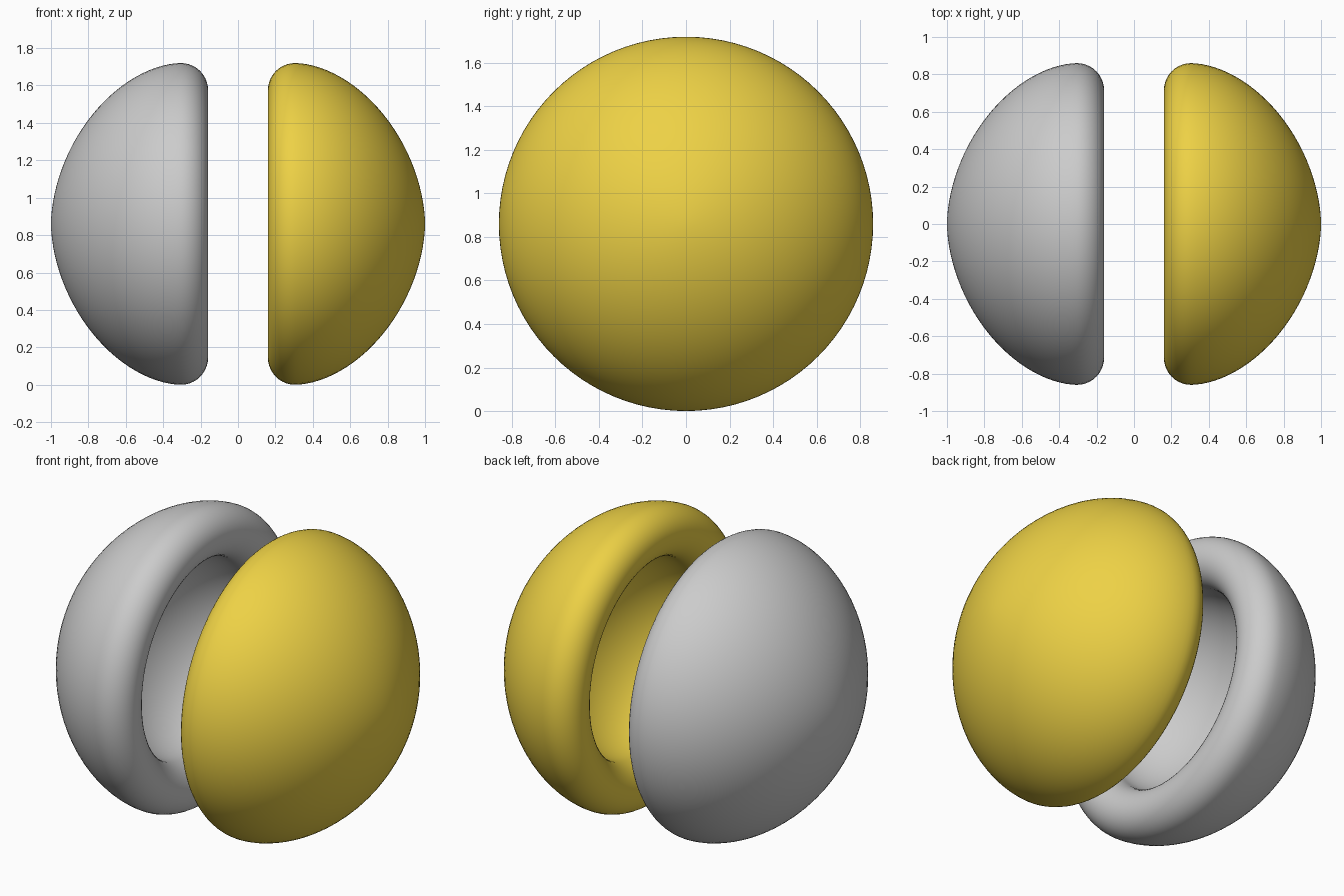
import bpy, bmesh
from math import sin, cos, pi
from mathutils import Vector, Matrix

if "Cube" in bpy.data.objects:
    bpy.data.objects.remove(bpy.data.objects["Cube"])

R = 0.86        # outer radius, also height of the axis
X_WIDE = 0.305  # x of the widest ring, where the rim begins
LIP = 0.145     # radius of the rounded rim
SEGMENTS = 96


def dome(depth, radius, power, steps=28):
    """Quarter profile from the pole to the widest ring, as (x, r)."""
    pts = []
    for i in range(steps + 1):
        t = pi / 2 * i / steps
        x = max(cos(t), 0) ** (2 / power)
        r = sin(t) ** (2 / power)
        pts.append((X_WIDE + depth * x, radius * r))
    return pts


def shell_profile():
    outer = dome(1 - X_WIDE, R, 1.8)
    inner = dome(0.41, R - 2 * LIP, 1.9)
    lip = [(X_WIDE - LIP * sin(pi * i / 20), R - LIP + LIP * cos(pi * i / 20))
           for i in range(1, 20)]
    return outer + lip + inner[::-1]


def make_shell(name, side, color=None):
    # revolve the profile around the x axis
    bm = bmesh.new()
    verts = [bm.verts.new((side * x, 0, r)) for x, r in shell_profile()]
    edges = [bm.edges.new(pair) for pair in zip(verts, verts[1:])]
    bmesh.ops.spin(bm, geom=verts + edges, axis=(1, 0, 0), cent=(0, 0, 0),
                   angle=2 * pi, steps=SEGMENTS, use_merge=True)
    bmesh.ops.remove_doubles(bm, verts=bm.verts, dist=0.0005)
    bmesh.ops.recalc_face_normals(bm, faces=bm.faces)
    bmesh.ops.translate(bm, verts=bm.verts, vec=(0, 0, R))
    for face in bm.faces:
        face.smooth = True
    mesh = bpy.data.meshes.new(name)
    bm.to_mesh(mesh)
    bm.free()
    if color:
        mat = bpy.data.materials.new(name + "_color")
        mat.diffuse_color = color
        mat.use_nodes = True
        mat.node_tree.nodes["Principled BSDF"].inputs["Base Color"].default_value = mat.diffuse_color
        mesh.materials.append(mat)
    obj = bpy.data.objects.new(name, mesh)
    bpy.context.collection.objects.link(obj)
    return obj


# two hollow half shells with their openings facing each other
make_shell("left_shell", -1)
make_shell("right_shell", 1, (0.85, 0.64, 0.06, 1))
